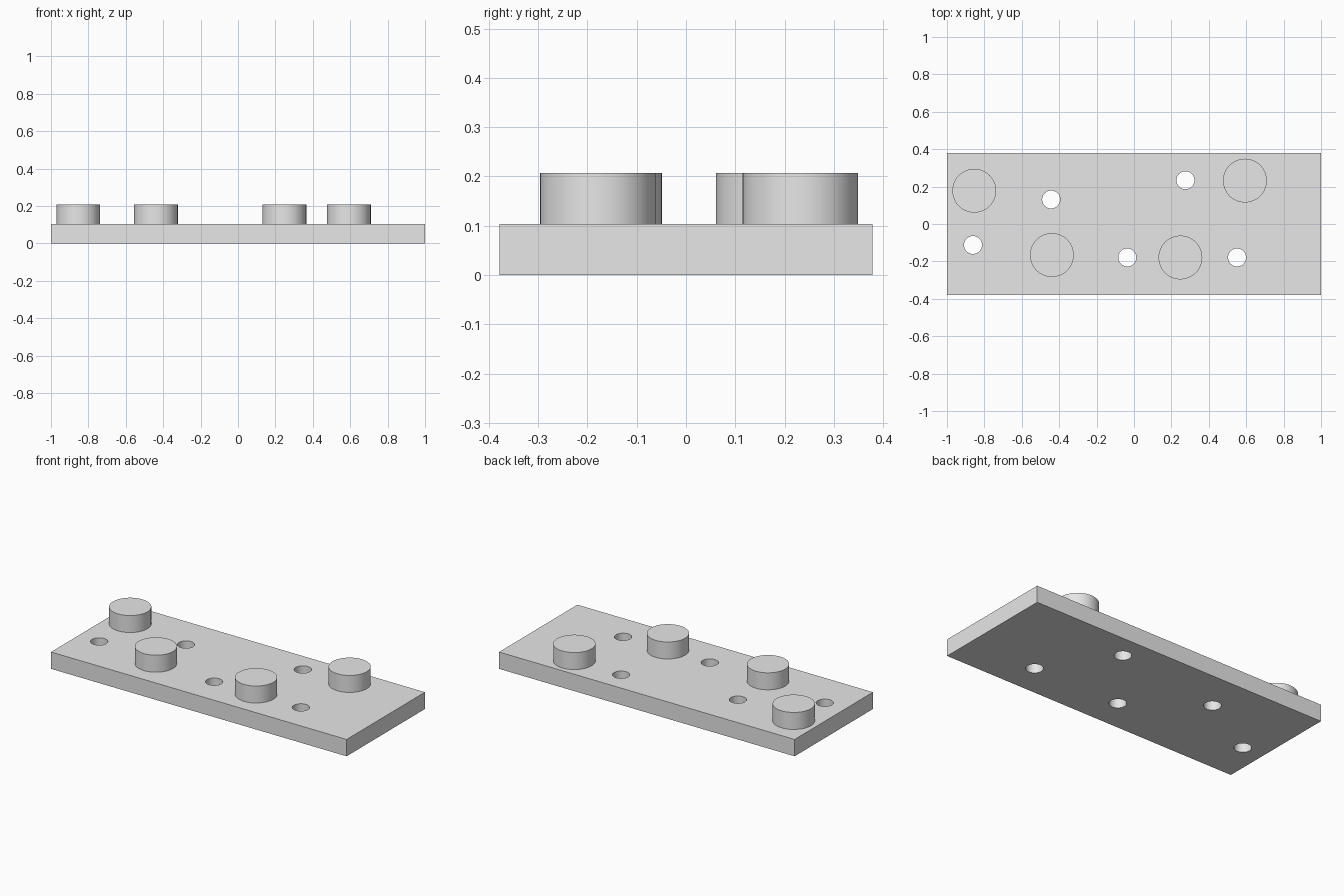
import bpy

default_cube = bpy.data.objects.get("Cube")
if default_cube:
    bpy.data.objects.remove(default_cube, do_unlink=True)

PLATE_TOP = 0.103
STUD_TOP = 0.207
STUD_RADIUS = 0.117
HOLE_RADIUS = 0.048

STUDS = [(-0.854, 0.178), (-0.439, -0.166), (0.248, -0.179), (0.593, 0.232)]
HOLES = [(-0.861, -0.112), (-0.443, 0.131), (-0.036, -0.179),
         (0.275, 0.234), (0.551, -0.179)]

# Single grey material
grey = bpy.data.materials.new("plain_grey")
grey.use_nodes = True
grey.diffuse_color = (0.8, 0.8, 0.8, 1)
for node in grey.node_tree.nodes:
    if node.type == 'BSDF_PRINCIPLED':
        node.inputs["Base Color"].default_value = grey.diffuse_color


def cylinder(name, xy, radius, bottom, top):
    bpy.ops.mesh.primitive_cylinder_add(
        vertices=64, radius=radius, depth=top - bottom,
        location=(*xy, (bottom + top) / 2))
    obj = bpy.context.object
    obj.name = name
    obj.data.materials.append(grey)
    return obj


def smooth(obj):
    bpy.ops.object.select_all(action='DESELECT')
    obj.select_set(True)
    bpy.context.view_layer.objects.active = obj
    bpy.ops.object.shade_smooth_by_angle()


# Base plate
bpy.ops.mesh.primitive_cube_add(size=1, location=(0, 0, PLATE_TOP / 2))
plate = bpy.context.object
plate.name = "base_plate"
plate.scale = (2, 0.757, PLATE_TOP)
bpy.ops.object.transform_apply(location=True, rotation=False, scale=True)
plate.data.materials.append(grey)

# Through holes, drilled one by one
for i, xy in enumerate(HOLES, 1):
    drill = cylinder(f"hole_cutter_{i}", xy, HOLE_RADIUS, -0.1, STUD_TOP)
    cut = plate.modifiers.new(f"hole_{i}", 'BOOLEAN')
    cut.operation = 'DIFFERENCE'
    cut.solver = 'EXACT'
    cut.object = drill
    bpy.context.view_layer.objects.active = plate
    bpy.ops.object.modifier_apply(modifier=cut.name)
    bpy.data.objects.remove(drill, do_unlink=True)
smooth(plate)

# Round studs standing on the plate
for i, xy in enumerate(STUDS, 1):
    smooth(cylinder(f"stud_{i}", xy, STUD_RADIUS, PLATE_TOP, STUD_TOP))
